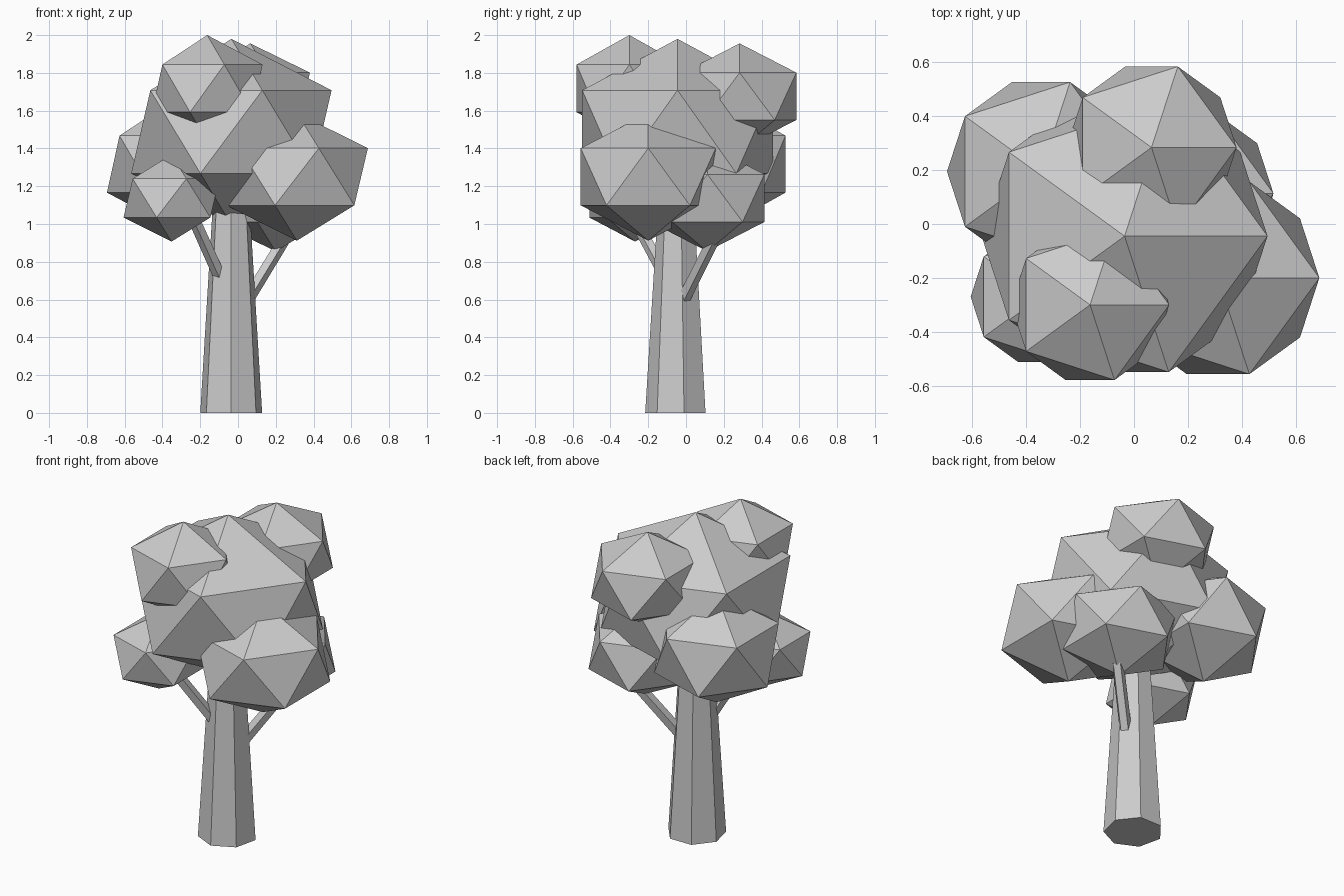
import bpy
import bmesh
from mathutils import Matrix, Vector

cube = bpy.data.objects.get("Cube")
if cube:
    bpy.data.objects.remove(cube, do_unlink=True)

# One plain grey for the whole tree
GREY = (0.6, 0.6, 0.6, 1.0)
grey = bpy.data.materials.new("plain_grey")
grey.use_nodes = True
grey.diffuse_color = GREY
grey.node_tree.nodes["Principled BSDF"].inputs["Base Color"].default_value = GREY


def finish(name, bm):
    """Turn a bmesh into a flat-shaded grey object."""
    mesh = bpy.data.meshes.new(name)
    bm.to_mesh(mesh)
    bm.free()
    mesh.materials.append(grey)
    obj = bpy.data.objects.new(name, mesh)
    bpy.context.collection.objects.link(obj)
    return obj


def limb(name, start, end, r_start, r_end, sides):
    """Tapered faceted cylinder between two points."""
    start, end = Vector(start), Vector(end)
    axis = end - start
    bm = bmesh.new()
    bmesh.ops.create_cone(bm, cap_ends=True, segments=sides, radius1=r_start,
                          radius2=r_end, depth=axis.length)
    turn = axis.to_track_quat('Z', 'Y').to_matrix().to_4x4()
    bm.transform(Matrix.Translation((start + end) / 2) @ turn)
    return finish(name, bm)


def clump(name, centre, radius, half_height):
    """Squashed icosahedron of leaves."""
    bm = bmesh.new()
    bmesh.ops.create_icosphere(bm, subdivisions=1, radius=1)
    bm.transform(Matrix.Translation(centre)
                 @ Matrix.Diagonal((radius, radius, half_height, 1)))
    return finish(name, bm)


# Trunk and the two branches
limb("trunk", (-0.036, -0.048, 0), (-0.036, -0.048, 1.2), 0.168, 0.094, 7)
limb("front_branch", (-0.05, -0.05, 0.62), (-0.265, -0.31, 1.1), 0.035, 0.033, 5)
limb("back_branch", (0.03, -0.03, 0.57), (0.28, 0.175, 0.98), 0.036, 0.034, 5)

# Crown of leaf clumps
clump("main_leaves", (-0.035, -0.045, 1.488), 0.593, 0.492)
clump("top_front_leaves", (-0.163, -0.3, 1.718), 0.328, 0.282)
clump("top_back_leaves", (0.065, 0.284, 1.676), 0.353, 0.28)
clump("left_leaves", (0.312, -0.2, 1.25), 0.42, 0.338)
clump("back_left_leaves", (0.2, 0.113, 1.137), 0.355, 0.282)
clump("front_right_leaves", (-0.352, -0.27, 1.137), 0.284, 0.23)
clump("back_right_leaves", (-0.345, 0.195, 1.317), 0.39, 0.337)
